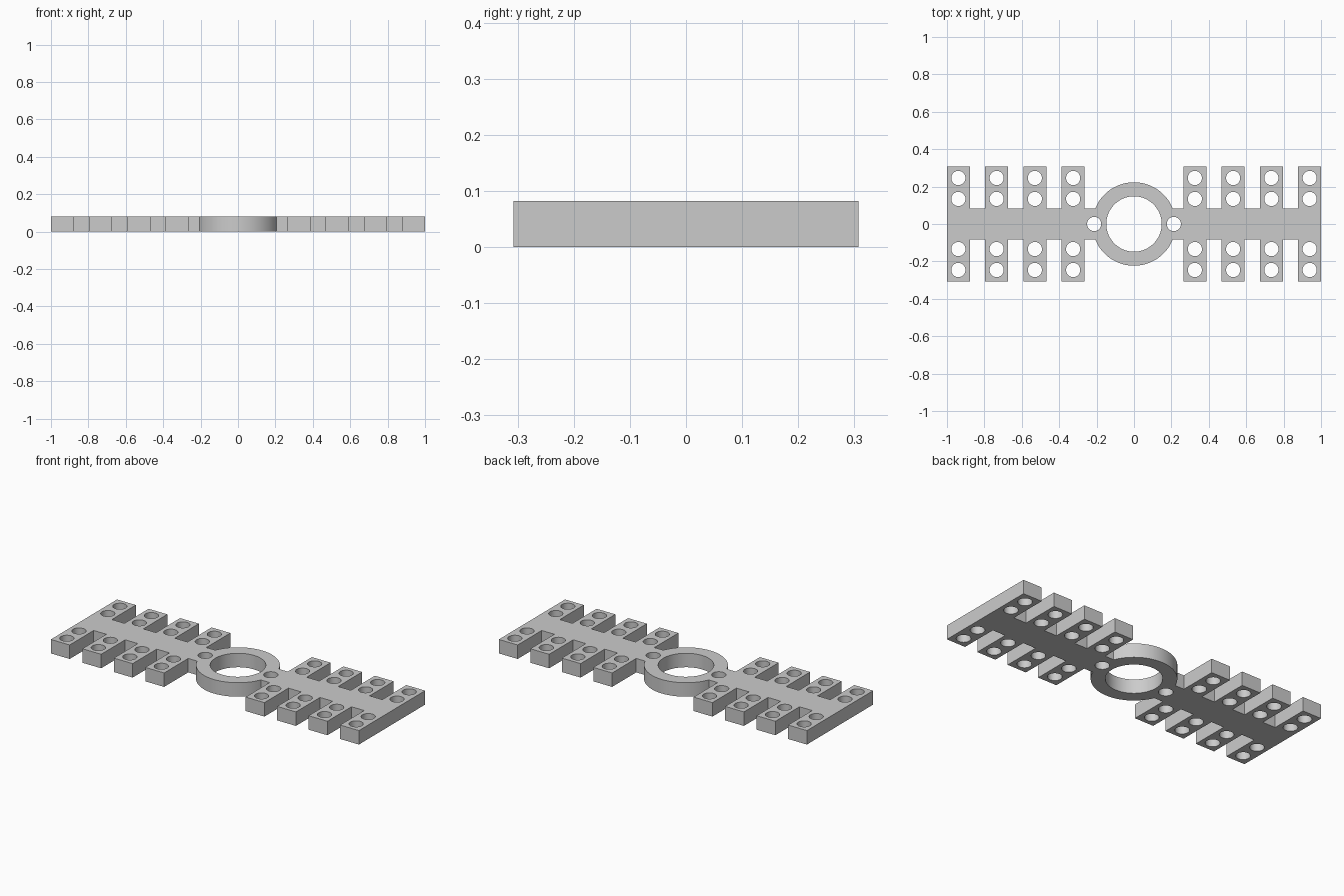
import bpy
import bmesh
from math import pi, sin, cos, asin
from mathutils import Vector

cube = bpy.data.objects.get("Cube")
if cube:
    bpy.data.objects.remove(cube, do_unlink=True)

THICK = 0.082
BAR_HALF = 0.084
TINE_END = 0.307
TINE_HALF = 0.061
RING_OUTER, RING_INNER = 0.223, 0.148
HOLE_R = 0.038
TINES = [0.939 - 0.2045 * i for i in range(3, -1, -1)]

# One quarter of the outline: ring arc, then the tines out to the end
low = asin(BAR_HALF / RING_OUTER)
STEPS = 20
quarter = []
for i in range(STEPS + 1):
    a = pi / 2 + (low - pi / 2) * i / STEPS
    quarter.append((RING_OUTER * cos(a), RING_OUTER * sin(a)))
for x in TINES:
    left, right = x - TINE_HALF, x + TINE_HALF
    quarter += [(left, BAR_HALF), (left, TINE_END), (right, TINE_END), (right, BAR_HALF)]
quarter.pop()  # the last tine is flush with the end of the bar

# Mirror the quarter into the full outline
half = quarter + [(x, -y) for x, y in reversed(quarter)]
outline = half + [(-x, y) for x, y in reversed(half[1:-1])]


def circle(cx, cy, r, n):
    return [(cx + r * cos(2 * pi * i / n), cy + r * sin(2 * pi * i / n)) for i in range(n)]


# Centre opening, two holes beside the ring, two holes in each tine
loops = [outline, circle(0, 0, RING_INNER, 80)]
for sx in (-1, 1):
    loops.append(circle(sx * 0.213, 0, HOLE_R, 40))
    for x in TINES:
        for y in (-0.246, -0.134, 0.134, 0.246):
            loops.append(circle(sx * x, y, HOLE_R, 40))

# Filled flat profile with thickness
curve = bpy.data.curves.new("comb_plate", "CURVE")
curve.dimensions = "2D"
curve.fill_mode = "BOTH"
curve.extrude = THICK / 2
for loop in loops:
    spline = curve.splines.new("POLY")
    spline.points.add(len(loop) - 1)
    for point, (x, y) in zip(spline.points, loop):
        point.co = (x, y, 0, 1)
    spline.use_cyclic_u = True
plate = bpy.data.objects.new("comb_plate", curve)
bpy.context.collection.objects.link(plate)

bpy.ops.object.select_all(action="DESELECT")
plate.select_set(True)
bpy.context.view_layer.objects.active = plate
bpy.ops.object.convert(target="MESH")
plate = bpy.context.view_layer.objects.active

# Weld the caps to the walls and rest the plate on the ground
bm = bmesh.new()
bm.from_mesh(plate.data)
bmesh.ops.remove_doubles(bm, verts=bm.verts, dist=0.0001)
bmesh.ops.recalc_face_normals(bm, faces=bm.faces)
bmesh.ops.translate(bm, verts=bm.verts, vec=Vector((0, 0, THICK / 2)))
bm.to_mesh(plate.data)
bm.free()
bpy.ops.object.shade_smooth_by_angle(angle=pi / 6)

# Plain grey
grey = bpy.data.materials.new("light_grey")
grey.use_nodes = True
color = (0.6, 0.6, 0.6, 1)
grey.diffuse_color = color
grey.node_tree.nodes["Principled BSDF"].inputs["Base Color"].default_value = color
plate.data.materials.clear()
plate.data.materials.append(grey)
